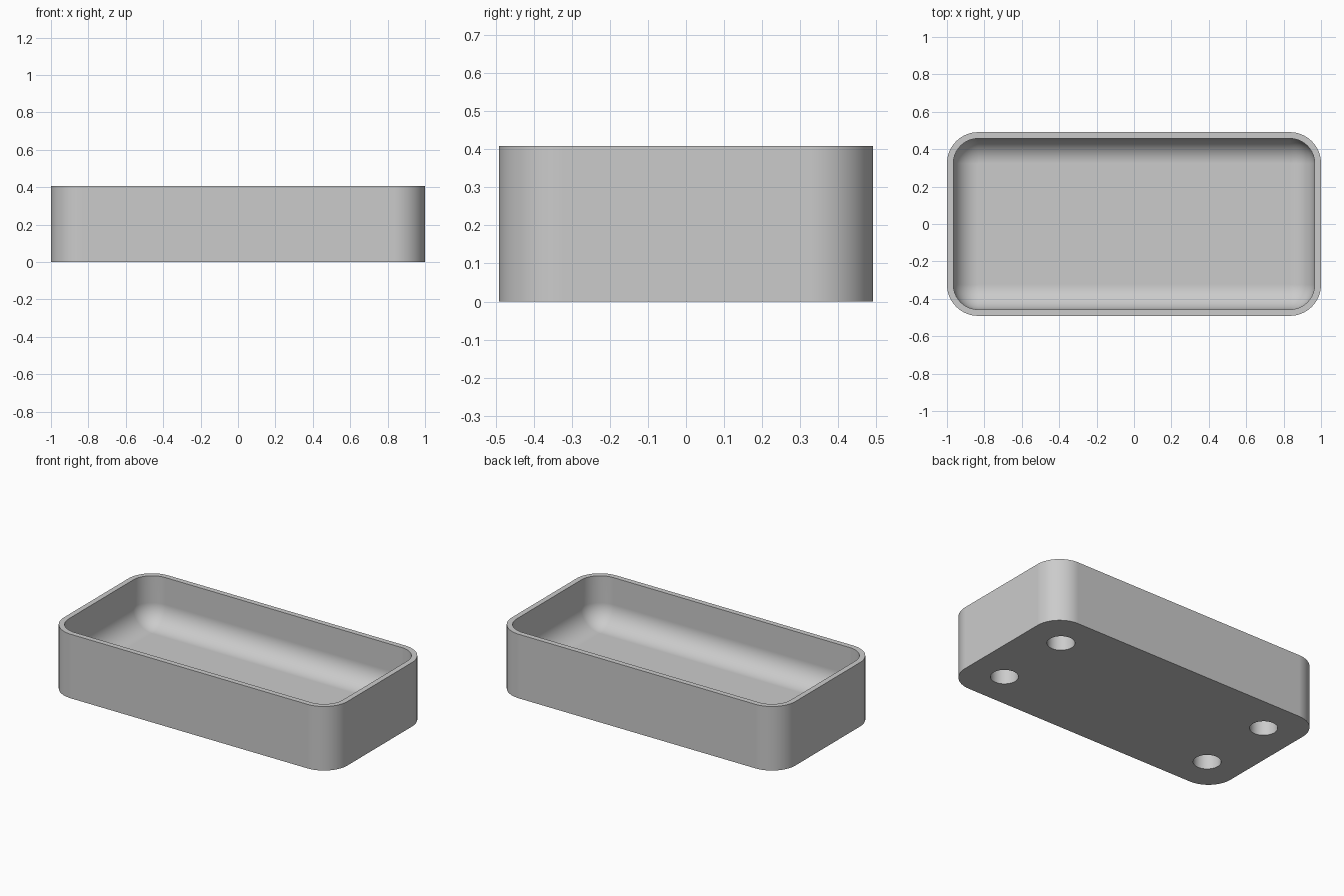
import bpy, bmesh
from math import sin, cos, pi

cube = bpy.data.objects.get("Cube")
if cube:
    bpy.data.objects.remove(cube, do_unlink=True)

HALF_X, HALF_Y, HEIGHT = 1.0, 0.491, 0.408
CORNER, WALL, FLOOR = 0.167, 0.034, 0.103
FILLET = CORNER - WALL
SEGS = 16

grey = bpy.data.materials.new("light grey")
grey.use_nodes = True
colour = (0.6, 0.6, 0.6, 1)
grey.diffuse_color = colour
grey.node_tree.nodes["Principled BSDF"].inputs["Base Color"].default_value = colour


def ring(bm, inset, z):
    """Rounded rectangle of vertices, moved inward by inset."""
    r = CORNER - inset
    verts = []
    for quarter, (sx, sy) in enumerate([(1, 1), (-1, 1), (-1, -1), (1, -1)]):
        for i in range(SEGS + 1):
            a = (quarter + i / SEGS) * pi / 2
            verts.append(bm.verts.new((sx * (HALF_X - CORNER) + r * cos(a),
                                       sy * (HALF_Y - CORNER) + r * sin(a), z)))
    return verts


# Tray: outer wall, rim, inner wall, then the rounded transition to the floor
profile = [(0, 0), (0, HEIGHT), (WALL, HEIGHT)]
for i in range(SEGS + 1):
    a = i / SEGS * pi / 2
    profile.append((WALL + FILLET * (1 - cos(a)), FLOOR + FILLET * (1 - sin(a))))

bm = bmesh.new()
rings = [ring(bm, inset, z) for inset, z in profile]
for low, high in zip(rings, rings[1:]):
    n = len(low)
    for i in range(n):
        j = (i + 1) % n
        bm.faces.new((low[i], low[j], high[j], high[i]))
bm.faces.new(rings[0][::-1])
bm.faces.new(rings[-1])
bmesh.ops.remove_doubles(bm, verts=bm.verts, dist=0.0001)
bmesh.ops.recalc_face_normals(bm, faces=bm.faces)
mesh = bpy.data.meshes.new("tray")
bm.to_mesh(mesh)
bm.free()
mesh.materials.append(grey)
tray = bpy.data.objects.new("tray", mesh)
bpy.context.collection.objects.link(tray)

# Four blind round sockets in the underside
HOLE_DEPTH = 0.095
bm = bmesh.new()
for sx in (-1, 1):
    for sy in (-1, 1):
        made = bmesh.ops.create_cone(bm, cap_ends=True, segments=48, radius1=0.081,
                                     radius2=0.081, depth=2 * HOLE_DEPTH)
        bmesh.ops.translate(bm, verts=made["verts"], vec=(sx * 0.764, sy * 0.254, 0))
cutter_mesh = bpy.data.meshes.new("socket_cutter")
bm.to_mesh(cutter_mesh)
bm.free()
cutter_mesh.materials.append(grey)
cutter = bpy.data.objects.new("socket_cutter", cutter_mesh)
cutter.hide_render = True
bpy.context.collection.objects.link(cutter)

bpy.ops.object.select_all(action="DESELECT")
tray.select_set(True)
bpy.context.view_layer.objects.active = tray
cut = tray.modifiers.new("sockets", "BOOLEAN")
cut.operation = "DIFFERENCE"
cut.solver = "EXACT"
cut.object = cutter
bpy.ops.object.modifier_apply(modifier=cut.name)
bpy.data.objects.remove(cutter, do_unlink=True)

# Smooth rounded areas, crisp rim and edges, flat panels
bpy.ops.object.shade_smooth_by_angle(angle=pi / 6)
weighted = tray.modifiers.new("flat_panels", "WEIGHTED_NORMAL")
weighted.keep_sharp = True
